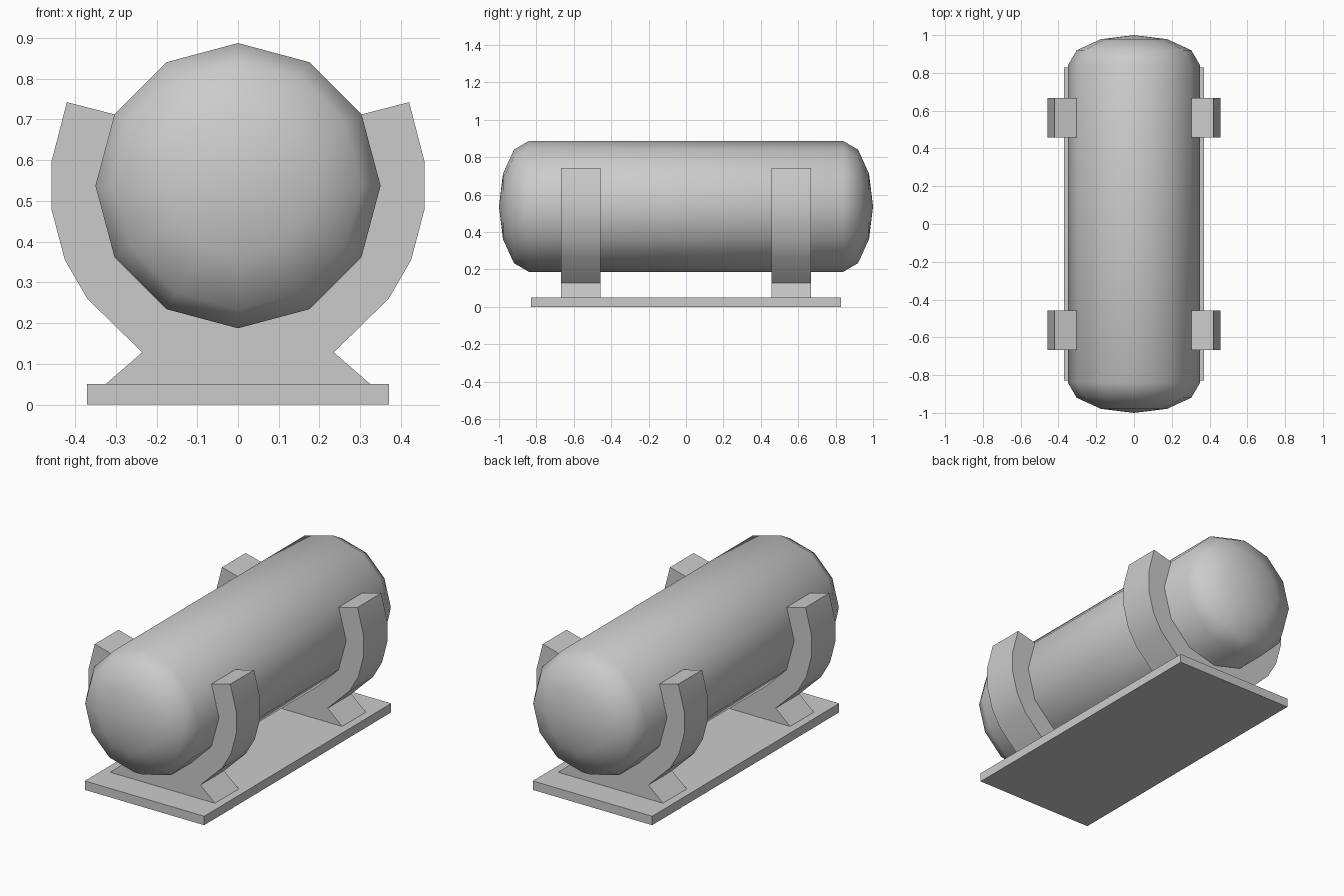
import bpy, bmesh, math

if "Cube" in bpy.data.objects:
    bpy.data.objects.remove(bpy.data.objects["Cube"])

SIDES, RADIUS, AXIS_Z = 12, 0.35, 0.537


def finish(name, bm, smooth_angle=None):
    bmesh.ops.recalc_face_normals(bm, faces=bm.faces[:])
    mesh = bpy.data.meshes.new(name)
    bm.to_mesh(mesh)
    bm.free()
    obj = bpy.data.objects.new(name, mesh)
    bpy.context.collection.objects.link(obj)
    if smooth_angle:
        bpy.ops.object.select_all(action='DESELECT')
        obj.select_set(True)
        bpy.context.view_layer.objects.active = obj
        bpy.ops.object.shade_smooth_by_angle(angle=math.radians(smooth_angle))
    return obj


def on_tank(deg):
    a = math.radians(deg)
    return (RADIUS * math.cos(a), AXIS_Z + RADIUS * math.sin(a))


# Tank: twelve-sided barrel with shallow domed ends
bm = bmesh.new()
half = [(RADIUS * math.cos(math.radians(d)), 0.84 + 0.16 * math.sin(math.radians(d)))
        for d in (0, 30, 60)]
profile = [(r, -y) for r, y in reversed(half)] + half
rings = []
for r, y in profile:
    rings.append([bm.verts.new((r * math.cos(math.tau * i / SIDES), y,
                                AXIS_Z + r * math.sin(math.tau * i / SIDES)))
                  for i in range(SIDES)])
for a, b in zip(rings, rings[1:]):
    for i in range(SIDES):
        j = (i + 1) % SIDES
        bm.faces.new((a[i], a[j], b[j], b[i]))
for ring, y in ((rings[0], -1), (rings[-1], 1)):
    pole = bm.verts.new((0, y, AXIS_Z))
    for i in range(SIDES):
        bm.faces.new((ring[i], ring[(i + 1) % SIDES], pole))
finish("tank", bm, 40)

# Saddles: cradle outline mirrored in x, extruded along y
outer = [(0.325, 0.05), (0.235, 0.128), (0.37, 0.26), (0.425, 0.355),
         (0.458, 0.48), (0.458, 0.595), (0.42, 0.742)]
right = outer + [on_tank(d) for d in (30, 0, -30, -60)]
outline = right + [on_tank(-90)] + [(-x, z) for x, z in reversed(right)]
for name, y in (("front_saddle", -0.668), ("back_saddle", 0.458)):
    bm = bmesh.new()
    face = bm.faces.new([bm.verts.new((x, y, z)) for x, z in outline])
    out = bmesh.ops.extrude_face_region(bm, geom=[face], use_keep_orig=True)
    verts = [v for v in out["geom"] if isinstance(v, bmesh.types.BMVert)]
    bmesh.ops.translate(bm, verts=verts, vec=(0, 0.21, 0))
    finish(name, bm, 35)

# Base plate
bm = bmesh.new()
bmesh.ops.create_cube(bm, size=1)
for v in bm.verts:
    v.co = (v.co.x * 0.74, v.co.y * 1.655, v.co.z * 0.05 + 0.025)
finish("base_plate", bm)
